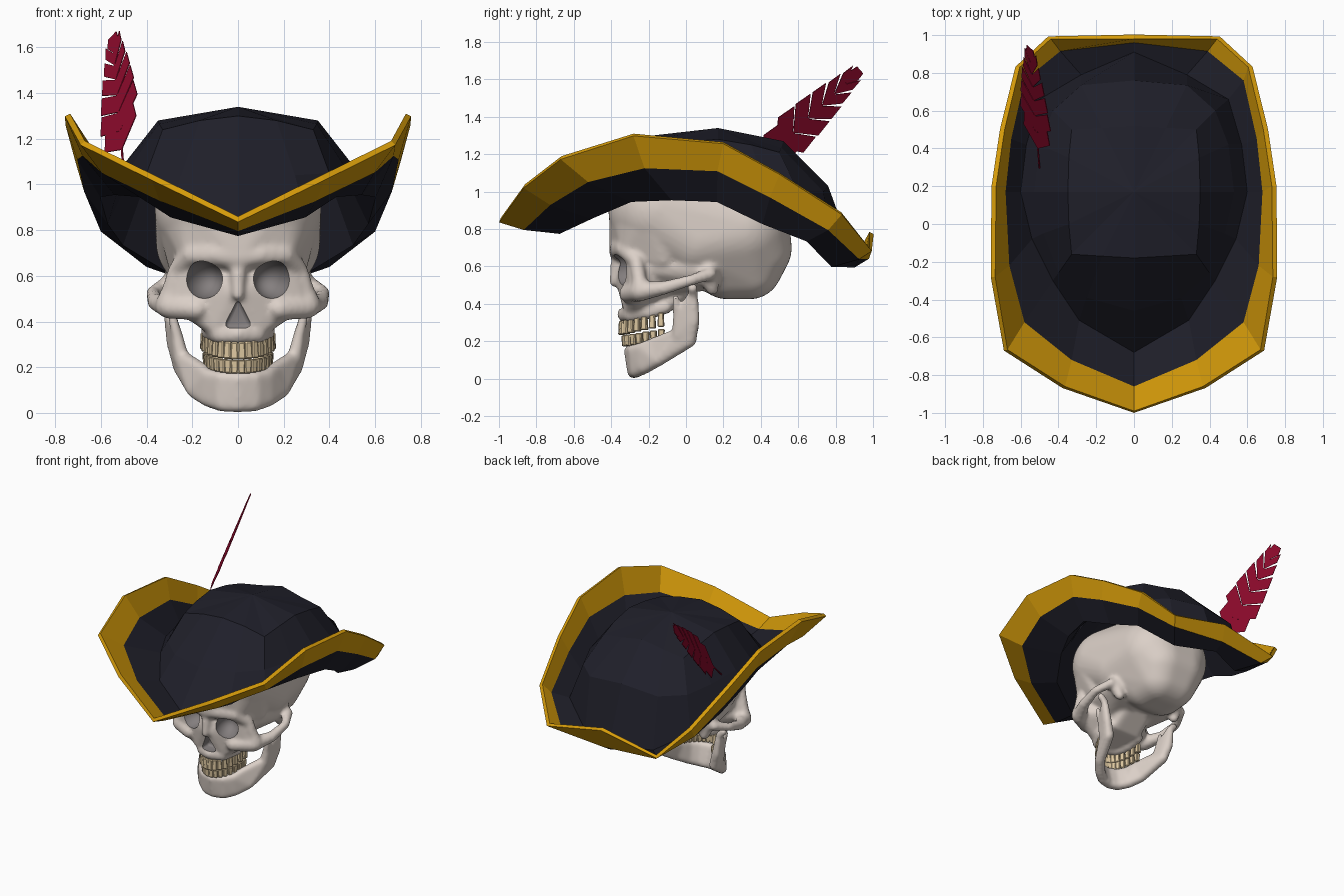
import bpy, bmesh, math
from mathutils import Vector, Matrix

if "Cube" in bpy.data.objects:
    bpy.data.objects.remove(bpy.data.objects["Cube"])


def material(name, rgb):
    m = bpy.data.materials.new(name)
    m.diffuse_color = (*rgb, 1)
    m.use_nodes = True
    m.node_tree.nodes["Principled BSDF"].inputs["Base Color"].default_value = m.diffuse_color
    return m


BONE = material("bone", (0.71, 0.63, 0.575))
SOCKET = material("socket grey", (0.23, 0.21, 0.21))
TEETH = material("ivory teeth", (0.72, 0.57, 0.35))
FELT = material("dark felt", (0.014, 0.014, 0.023))
GOLD = material("gold trim", (0.66, 0.325, 0.003))
RED = material("crimson feather", (0.28, 0.003, 0.026))


def finish(bm, name, *mats):
    me = bpy.data.meshes.new(name)
    bm.to_mesh(me)
    bm.free()
    for m in mats:
        me.materials.append(m)
    ob = bpy.data.objects.new(name, me)
    bpy.context.collection.objects.link(ob)
    bpy.ops.object.select_all(action='DESELECT')
    ob.select_set(True)
    bpy.context.view_layer.objects.active = ob
    return ob


def sphere_points(subdivisions):
    tmp = bmesh.new()
    bmesh.ops.create_icosphere(tmp, subdivisions=subdivisions, radius=1)
    pts = [v.co.copy() for v in tmp.verts]
    tmp.free()
    return pts


FINE, COARSE = sphere_points(4), sphere_points(2)


def hull(bm, balls, mirror=True):
    """Convex skin over balls given as (x, y, z, radius), optionally mirrored in x."""
    for side in ((1, -1) if mirror else (1,)):
        tmp = bmesh.new()
        for x, y, z, r in balls:
            for p in (FINE if r > 0.1 else COARSE):
                tmp.verts.new(Vector((x * side, y, z)) + p * r)
        bmesh.ops.convex_hull(tmp, input=list(tmp.verts))
        bmesh.ops.recalc_face_normals(tmp, faces=list(tmp.faces))
        new = {}
        for f in tmp.faces:
            for v in f.verts:
                if v not in new:
                    new[v] = bm.verts.new(v.co)
            bm.faces.new([new[v] for v in f.verts])
        tmp.free()


def both(balls):
    return balls + [(-x, y, z, r) for x, y, z, r in balls]


def limb(bm, balls):
    for a, b in zip(balls, balls[1:]):
        hull(bm, [a, b])


def fuse(ob, voxel, rounds):
    """Melt the overlapping pieces into one smooth skin."""
    rm = ob.modifiers.new("fuse", 'REMESH')
    rm.mode = 'VOXEL'
    rm.voxel_size = voxel
    sm = ob.modifiers.new("soften", 'SMOOTH')
    sm.factor, sm.iterations = 0.5, rounds
    bpy.ops.object.modifier_apply(modifier="fuse")
    bpy.ops.object.modifier_apply(modifier="soften")


# Eye and nose hollows, used as cutters
bm = bmesh.new()
for s in (1, -1):
    bmesh.ops.create_uvsphere(
        bm, u_segments=24, v_segments=16, radius=1,
        matrix=Matrix.Translation((0.153 * s, -0.36, 0.583))
        @ Matrix.Rotation(0.3 * s, 4, 'Z') @ Matrix.Diagonal((0.083, 0.13, 0.083, 1)))
hull(bm, [(0, -0.46, 0.475, 0.012), (0, -0.29, 0.475, 0.012)]
     + both([(0.036, -0.46, 0.39, 0.018), (0.036, -0.29, 0.39, 0.018)]), False)
cutter = finish(bm, "hollow_cutter", SOCKET)
cutter.hide_render = True

# Skull: braincase, brow, cheeks, arches and upper jaw
bm = bmesh.new()
hull(bm, both([(0.10, -0.15, 0.90, 0.265), (0.08, 0.29, 0.80, 0.265), (0.07, 0.365, 0.70, 0.20),
               (0.06, 0.34, 0.60, 0.175), (0.07, 0.22, 0.60, 0.175),
               (0.14, 0.06, 0.75, 0.22), (0.04, 0.08, 0.91, 0.26)]), False)
hull(bm, both([(0.10, -0.15, 0.89, 0.26), (0.20, -0.30, 0.69, 0.06), (0.03, -0.35, 0.69, 0.06),
               (0.22, -0.12, 0.66, 0.09)]), False)
hull(bm, [(0.20, -0.19, 0.60, 0.07), (0.19, 0.08, 0.60, 0.12), (0.08, 0.10, 0.60, 0.13),
          (0.12, -0.15, 0.50, 0.06)])
hull(bm, both([(0.19, -0.26, 0.69, 0.07), (0.25, -0.25, 0.50, 0.06), (0.09, -0.28, 0.39, 0.06),
               (0.03, -0.325, 0.52, 0.05), (0.10, -0.10, 0.50, 0.07)]), False)
limb(bm, [(0, -0.355, 0.68, 0.058), (0.10, -0.355, 0.695, 0.055), (0.20, -0.33, 0.695, 0.05),
          (0.265, -0.265, 0.63, 0.04), (0.30, -0.25, 0.53, 0.038), (0.31, -0.24, 0.47, 0.055)])
limb(bm, [(0.18, -0.31, 0.455, 0.05), (0.30, -0.25, 0.465, 0.055), (0.36, -0.12, 0.485, 0.038),
          (0.375, 0.02, 0.525, 0.03), (0.32, 0.13, 0.56, 0.035)])
limb(bm, [(0, -0.36, 0.66, 0.04), (0, -0.385, 0.515, 0.026)])
limb(bm, [(0, -0.325, 0.345, 0.045), (0.08, -0.295, 0.345, 0.045),
          (0.12, -0.20, 0.36, 0.045), (0.125, -0.11, 0.385, 0.04)])
hull(bm, both([(0.05, -0.28, 0.365, 0.045), (0.09, -0.10, 0.40, 0.045),
               (0.08, 0.05, 0.54, 0.06)]), False)
limb(bm, [(0.27, 0.12, 0.58, 0.06), (0.25, 0.14, 0.48, 0.035)])
skull = finish(bm, "skull", BONE)
fuse(skull, 0.013, 6)
cut = skull.modifiers.new("hollows", 'BOOLEAN')
cut.operation, cut.solver, cut.object = 'DIFFERENCE', 'EXACT', cutter
cut.material_mode = 'TRANSFER'
bpy.ops.object.modifier_apply(modifier="hollows")
bpy.ops.object.shade_smooth_by_angle(angle=math.radians(40))
bpy.data.objects.remove(cutter)

# Lower jaw: upright branches, then a curved body meeting at the chin
bm = bmesh.new()
hull(bm, [(0.305, 0.04, 0.46, 0.024), (0.285, 0.045, 0.31, 0.03), (0.265, -0.045, 0.33, 0.026),
          (0.245, -0.045, 0.23, 0.034), (0.25, 0.02, 0.21, 0.038)])
limb(bm, [(0.265, -0.045, 0.33, 0.026), (0.29, -0.055, 0.43, 0.02)])
limb(bm, [(0.305, 0.04, 0.45, 0.026), (0.335, 0.035, 0.485, 0.028)])
bars = [[(0.25, 0.02, 0.205, 0.038), (0.235, -0.05, 0.235, 0.035)],
        [(0.19, -0.15, 0.10, 0.037), (0.16, -0.17, 0.19, 0.032)],
        [(0.13, -0.22, 0.06, 0.036), (0.13, -0.235, 0.165, 0.03)],
        [(0.07, -0.265, 0.04, 0.036), (0.075, -0.285, 0.155, 0.028)],
        [(0, -0.28, 0.036, 0.036), (0, -0.305, 0.15, 0.028)]]
for a, b in zip(bars, bars[1:]):
    hull(bm, a + b)
jaw = finish(bm, "lower_jaw", BONE)
fuse(jaw, 0.011, 9)
bpy.ops.object.shade_smooth_by_angle(angle=math.radians(50))


# Teeth: tapered blocks set along an arch
def teeth(name, count, size, z, height, rise, narrow_end):
    bm = bmesh.new()
    for i in range(count):
        a = math.radians(-82 + 164 * i / (count - 1))
        pos = Vector((0.15 * size * math.sin(a), -0.10 - 0.245 * size * math.cos(a),
                      z + rise * (1 - math.cos(a))))
        turn = math.atan2(0.245 * math.sin(a), 0.15 * math.cos(a))
        mat = Matrix.Translation(pos) @ Matrix.Rotation(turn, 4, 'Z')
        cube = bmesh.ops.create_cube(bm, size=1)["verts"]
        for v in cube:
            k = 0.8 if v.co.z * narrow_end > 0 else 1.0
            v.co = mat @ Vector((v.co.x * 0.036 * k, v.co.y * 0.034 * k, v.co.z * height))
    ob = finish(bm, name, TEETH)
    bv = ob.modifiers.new("round", 'BEVEL')
    bv.width, bv.segments = 0.005, 1


teeth("upper_teeth", 16, 1.0, 0.272, 0.075, 0.05, 1)
teeth("lower_teeth", 16, 0.93, 0.202, 0.06, 0.038, -1)

# Hat: half rings from the brim edge to the crown top, front to back, mirrored in x
RINGS = [
    [(0, -.99, .86), (.365, -.86, 1.04), (.67, -.665, 1.19), (.735, -.28, 1.31), (.73, .20, 1.265),
     (.685, .50, 1.10), (.605, .83, .89), (.44, .98, .70), (0, .98, .785)],
    [(0, -.86, .82), (.33, -.72, .95), (.58, -.52, 1.07), (.66, -.22, 1.14), (.68, .17, 1.12),
     (.65, .45, .98), (.58, .76, .81), (.39, .915, .66), (0, .96, .66)],
    [(0, -.68, .80), (.29, -.51, .88), (.43, -.30, .97), (.54, -.08, .98), (.60, .17, .97),
     (.57, .42, .85), (.50, .66, .755), (.28, .79, .62), (0, .91, .62)],
    [(0, -.46, 1.04), (.25, -.39, 1.04), (.40, -.26, 1.05), (.48, -.05, 1.06), (.53, .17, 1.05),
     (.50, .42, 1.03), (.43, .60, 1.0), (.28, .735, 1.0), (0, .76, 1.03)],
    [(0, -.18, 1.30), (.17, -.17, 1.28), (.33, -.16, 1.24), (.345, 0, 1.265), (.35, .17, 1.28),
     (.345, .35, 1.25), (.33, .50, 1.21), (.17, .51, 1.235), (0, .52, 1.27)]]
bm = bmesh.new()
loops = []
for half in RINGS:
    whole = half + [(-x, y, z) for x, y, z in half[-2:0:-1]]
    loops.append([bm.verts.new(p) for p in whole])
n = len(loops[0])
for r, (lo, hi) in enumerate(zip(loops, loops[1:])):
    for i in range(n):
        j = (i + 1) % n
        bm.faces.new((lo[i], lo[j], hi[j], hi[i])).material_index = int(r == 0)
top = bm.verts.new((0, .17, 1.34))
for i in range(n):
    bm.faces.new((loops[-1][i], loops[-1][(i + 1) % n], top))
hat = finish(bm, "hat", FELT, GOLD)
thick = hat.modifiers.new("thickness", 'SOLIDIFY')
thick.thickness, thick.offset = 0.026, -1

# Feather: a thin quill with swept barbs on each side, parted by narrow slits
base, tip = Vector((-.50, .29, 1.05)), Vector((-.55, .93, 1.65))
along = (tip - base).normalized()
across = Vector((.57, -.53, .61))
across = (across - across.dot(along) * along).normalized()
bm = bmesh.new()


def plate(pts):
    bm.faces.new([bm.verts.new(base + along * t + across * s) for t, s in pts])


plate([(0, -.006), (.86, -.003), (.86, .003), (0, .006)])
ROOTS = [.15, .27, .39, .50, .60, .69, .77]
WIDTHS = [.12, .14, .125, .105, .08, .06]
for side in (1, -1):
    lag = 0.02 if side > 0 else 0
    for r0, r1, w in zip(ROOTS, ROOTS[1:], WIDTHS):
        pts = [(r0, 0), (r0 + .09 + lag, w * side), (r1 + .075 + lag, w * .86 * side),
               (r1 - .004, 0)]
        plate(pts if side < 0 else pts[::-1])
    end = [(.77, 0), (.83, .04 * side), (.88, .03 * side), (.88, 0)]
    plate(end if side < 0 else end[::-1])
feather = finish(bm, "feather", RED)
thin = feather.modifiers.new("thickness", 'SOLIDIFY')
thin.thickness, thin.offset = 0.004, 0
